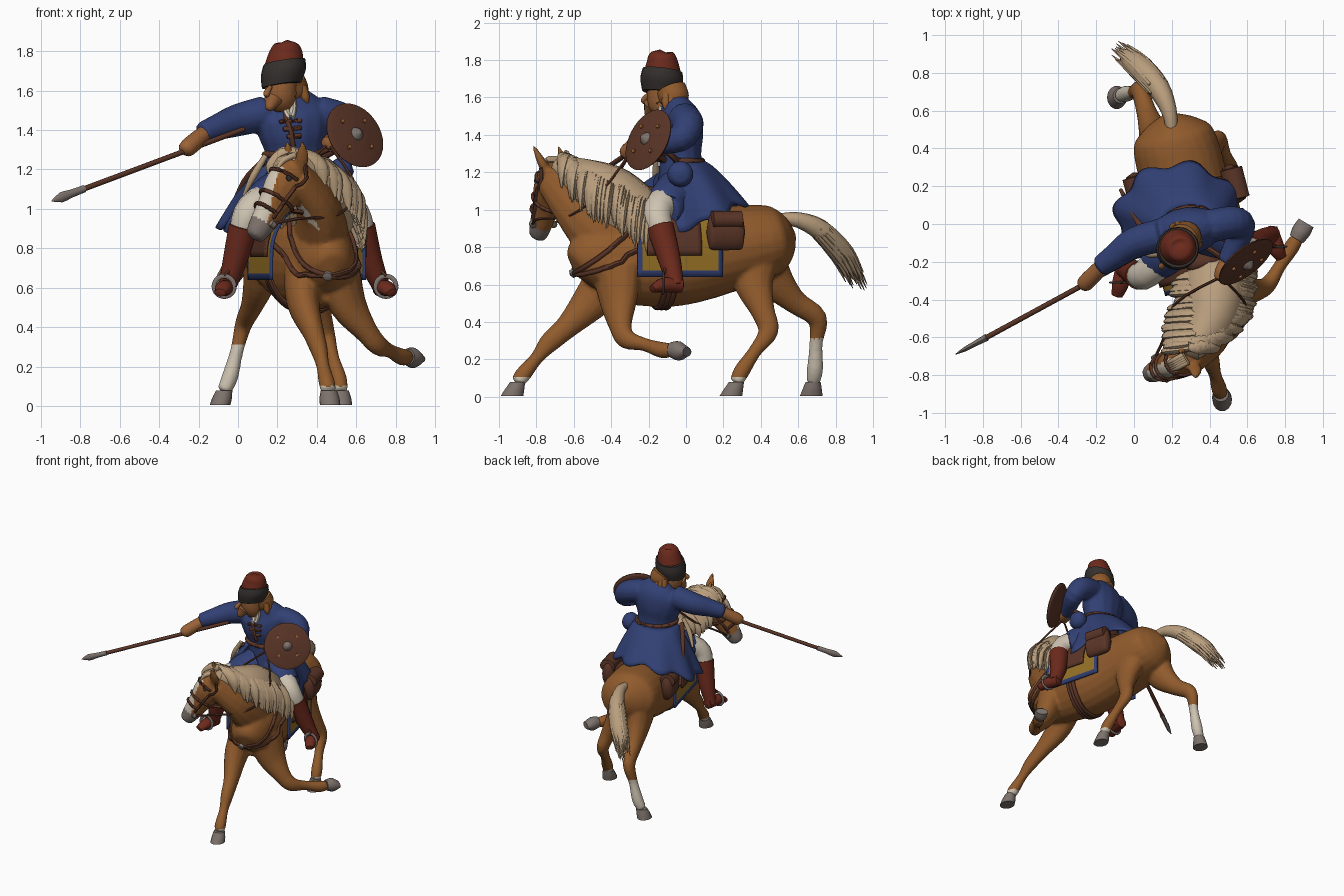
import bpy, bmesh, math, random
from mathutils import Vector as V
from mathutils.bvhtree import BVHTree

if "Cube" in bpy.data.objects:
    bpy.data.objects.remove(bpy.data.objects["Cube"])
random.seed(4)
PI = math.pi
LEFT, UP, FACING = (.97, .25, 0), (0, 0, 1), (.97, .2, 0)

def material(name, hexa):
    m = bpy.data.materials.new(name)
    m.diffuse_color = [(c / 255) ** 2.2 for c in bytes.fromhex(hexa)] + [1]
    m.use_nodes = True
    m.node_tree.nodes["Principled BSDF"].inputs["Base Color"].default_value = m.diffuse_color
    return m
M = {n: material(n, h) for n, h in dict(chestnut='8F5B30', cream='B79C7C', blue='354273', red='6C2E22', yellow='93702A',
     leather='5B382B', white='CDC2B0', grey='7C716B', black='383432', skin='99623A').items()}

def smooth_path(st, sub):                      # Catmull-Rom through stations of any dimension
    out, n = [], len(st)
    for i in range(n - 1):
        q4 = [st[min(max(i+k, 0), n-1)] for k in (-1, 0, 1, 2)]
        for k in range(sub):
            t = k / sub
            out.append([q + t/2*(r-p + t*(2*p-5*q+4*r-s + t*(3*q-p-3*r+s))) for p, q, r, s in zip(*q4)])
    return out + [list(st[-1])]

def loft(bm, st, r, side, seg, sub, normal, cap):  # stations: x, y, z, half width, half height
    st = [(*s, r) if len(s) == 3 else tuple(s) for s in st]
    st = smooth_path([s if len(s) == 5 else (*s, s[3]) for s in st], sub)
    P = [V(s[:3]) for s in st]; rings = []
    for i, s in enumerate(st):
        t = (V(normal) if normal else P[min(i+1, len(P)-1)] - P[max(i-1, 0)]).normalized()
        w = V(side) - t * t.dot(V(side))
        w = (w if w.length > .15 else t.orthogonal()).normalized(); h = t.cross(w)
        rings.append([bm.verts.new(P[i] + w*math.cos(a)*max(s[3], .001) + h*math.sin(a)*max(s[4], .001))
                      for a in (2*PI*k/seg for k in range(seg))])
    for a, b in zip(rings, rings[1:]):
        for k in range(seg): bm.faces.new((a[k], a[(k+1) % seg], b[(k+1) % seg], b[k]))
    for ring, p, q, s in ((rings[0], P[0], P[1], st[0]), (rings[-1], P[-1], P[-2], st[-1])):
        tip = bm.verts.new(p + (p - q).normalized() * min(s[3], s[4]) * cap)
        for k in range(seg): bm.faces.new((ring[k], ring[(k+1) % seg], tip))

def finish(name, bm, *mats):
    bmesh.ops.recalc_face_normals(bm, faces=bm.faces)
    me = bpy.data.meshes.new(name); bm.to_mesh(me); bm.free()
    for m in mats: me.materials.append(M[m])
    ob = bpy.data.objects.new(name, me); bpy.context.collection.objects.link(ob)
    return ob

def tube(name, mat, *paths, r=.01, side=(1, 0, 0), seg=14, sub=4, normal=None, cap=.4):
    bm = bmesh.new()
    for p in paths: loft(bm, p, r, side, seg, sub, normal, cap)
    return finish(name, bm, mat)

def fuse(name, objs, its, *mats):              # union several lofts into one organic skin
    bm = bmesh.new()
    for o in objs:
        bm.from_mesh(o.data); bpy.data.objects.remove(o)
    ob = finish(name, bm, *mats)
    ob.modifiers.new('r', 'REMESH').voxel_size = .011
    ob.modifiers.new('s', 'SMOOTH').iterations = its
    me = bpy.data.meshes.new_from_object(ob.evaluated_get(bpy.context.evaluated_depsgraph_get()))
    ob.modifiers.clear(); ob.data = me; me.materials.clear()
    for m in mats: me.materials.append(M[m])
    return ob, BVHTree.FromPolygons([v.co for v in me.vertices], [p.vertices for p in me.polygons])

def wrap(bvh, pts, off=.004):                  # lay a strap on a surface
    near = [bvh.find_nearest(V(p)) for p in smooth_path(pts, 5)]
    return [tuple(n[0] + n[1]*off) for n in near]

def circle(c, a, b, n=12, a0=0, a1=2*PI):      # points round c spanned by vectors a and b
    return [V(c) + V(a)*math.cos(t) + V(b)*math.sin(t) for t in (a0 + (a1-a0)*i/n for i in range(n+1))]

def L(u, s, z):                                # saddle frame: u back, s to the left
    return V((.325 - .25*u + .97*s, .97*u + .25*s, z))

# ---- horse body, neck and head
body = [(.58,.86,.07,.08), (.53,.85,.16,.15), (.43,.83,.225,.2), (.03,.755,.225,.255), (-.19,.75,.215,.27), (-.5,.71,.15,.2), (-.58,.67,.09,.11)]
neck = [(.42,-.33,.83,.15,.22), (.42,-.47,.95,.125,.2), (.39,-.58,1.05,.105,.16), (.29,-.71,1.17,.08,.105)]
HS, P0 = V((.5, -.85, 0)).normalized(), V((.29, -.7, 1.2))
HD = V((-.2, -.09, -.33)).normalized(); HF = HD.cross(HS).normalized()
head = [(-.02,.065,.08), (.1,.086,.112), (.22,.066,.088), (.36,.056,.064), (.41,.045,.05)]
parts = [tube('body', 'chestnut', [(*L(u, 0, z), w, h) for u, z, w, h in body], side=LEFT, seg=24),
         tube('neck', 'chestnut', neck, side=FACING),
         tube('head', 'chestnut', [(*(P0 + HD*t), w, h) for t, w, h in head], side=HS)]
for k in (1, -1):
    ear = P0 + HS*k*.05
    parts.append(tube('ear', 'chestnut', [(*ear, .03), (*(ear + HS*k*.02 + V((0, -.02, .07))), .034, .022), (*(ear + HS*k*.025 + V((0, -.05, .14))), .008)]))
# legs: shoulder or hip, elbow or stifle, forearm, knee or hock, fetlock, pastern
legs = dict(hind_right=[(.13,.38,.8), (.11,.46,.64), (.07,.58,.51), (.03,.7,.42), (-.04,.69,.15), (-.07,.68,.08)],
            hind_left=[(.31,.38,.8), (.36,.36,.62), (.42,.41,.46), (.45,.44,.35), (.51,.3,.14), (.52,.27,.08)],
            fore_right=[(.34,-.36,.7), (.33,-.49,.53), (.38,-.63,.38), (.41,-.73,.29), (.45,-.87,.12), (.46,-.9,.08)],
            fore_left=[(.5,-.37,.68), (.56,-.36,.51), (.65,-.35,.38), (.71,-.32,.31), (.83,-.13,.25), (.86,-.08,.25)])
girths = [(.11,.145), (.085,.11), (.056,.066), (.045,.055), (.034,.036), (.042,.044), (.037,.037)]
for n, j in legs.items():
    mid = tuple((V(j[3]) + V(j[4])) / 2)
    parts.append(tube(n, 'chestnut', [(*p, *g) for p, g in zip(j[:4] + [mid] + j[4:], girths)], side=(.83,-.55,0) if n == 'fore_left' else (1,0,0)))
    top = V(j[5]); d = top - V(j[4]); raised = top.z > .2
    end = top + d.normalized()*.1 + V((0, 0, -.01)) if raised else V((top.x + d.x*.7, top.y + d.y, .005))
    ends = (.045, .025) if raised else (.052, .062)
    tube(n + '_hoof', 'grey', [(*top, .041), (*top.lerp(end, .5), .05, .052), (*end, *ends)], normal=d if raised else (0, 0, -1), side=UP if raised and 0 else (.83, -.55, 0) if raised else (1, 0, 0), cap=0)
horse, HB = fuse('horse', parts, 5, 'chestnut', 'white', 'grey')
for p in horse.data.polygons:                  # blaze, muzzle and socks
    c, d = p.center, p.center - P0
    if c.y < -.66 and c.z > .8 and d.dot(HD) > .04 and p.normal.dot(HF) > .15 and abs(d.dot(HS)) < .042: p.material_index = 1
    if d.dot(HD) > .33 and c.z > .75: p.material_index = 2
    if (c.y > .55 and c.x < .1 and c.z < .31) or c.z < .1: p.material_index = 1
tube('horse_eyes', 'black', *[[P0 + HD*.08 + HF*.04 + HS*k*a for a in (.066, .08)] for k in (1, -1)], r=.016)

# ---- mane and tail with loose locks
crest = [(*(V(s[:3]) + V((0, .6, .8))*s[4] + V((0, 0, .045))),) for s in neck]
locks = [[(*(V(s[:3]) + V((.02, .3, .46))*s[4] + V((0, 0, .02))), s[3]*k, s[4]*.7*k) for s, k in zip(neck, (1.15, 1.3, 1.25, .8))]]
for x, y, z in smooth_path(crest, 12):
    for k in (1, 1, -1):
        w, j = random.uniform(.95, 1.2) * min(1, .55 + abs(y + .66)*3), random.uniform(-.02, .02)
        out = [(0, .02, .028), (.09, .035, .04), (.165, .12, .038), (.185, .24 if k > 0 else .17, .004)]
        locks.append([(x + k*a*w, y + j - a*.1, z - b*w, r, r*.6) for a, b, r in out])
for i in range(5):                             # forelock
    q = P0 + HF*.085 + HS*(i - 2)*.011
    locks.append([(*(q - HD*.05 - HF*.03), .016), (*(q + HD*.01 + HF*.01), .014), (*(q + HD*.08 + HF*.012), .003)])
tube('mane', 'cream', *locks, side=(.93, .2, -.3), seg=10, sub=3)
dock = [(.2,.5,.95,.03), (.185,.6,.945,.042), (.13,.72,.89,.06), (.03,.83,.77,.068), (-.03,.88,.69,.05), (-.06,.91,.63,.015)]
tails = [dock]
for i in range(34):
    o = V([random.gauss(0, 1) for _ in range(3)]).normalized() * .055
    a, b, c = [V(s[:3]) + o for s in dock[2:5]]
    tails.append([(*a, .01), (*b, .014), (*(c + V((-.04, .03, -.07))*random.uniform(.4, 1.2)), .002)])
tube('tail', 'cream', *tails, side=(.8, .6, 0), seg=8, sub=3)

# ---- saddle cloth, flaps, girth
def shell(name, u0, u1, ang, sw, sh, mats):
    bm = bmesh.new(); na = 32
    us = [u0] + [u0+.025 + (u1-u0-.05)*i/8 for i in range(9)] + [u1]
    def pt(u, a): return bm.verts.new(L(u, math.copysign(sw*math.sin(min(abs(a), PI/2)), a), .765 + sh*math.cos(a)))
    g = [[pt(u, ang*(2*j/na-1)) for j in range(na+1)] for u in us]
    for i in range(len(us)-1):
        for j in range(na):
            f = bm.faces.new((g[i][j], g[i+1][j], g[i+1][j+1], g[i][j+1]))
            if i in (0, len(us)-2) or j in (0, na-1): f.material_index = len(mats) - 1
    m = finish(name, bm, *mats).modifiers.new('thick', 'SOLIDIFY'); m.thickness = .014; m.offset = 0
shell('saddle_cloth', -.33, .14, 2.03, .243, .28, ('yellow', 'blue'))
shell('saddle_flaps', -.28, .02, 1.6, .26, .3, ('leather',))
tube('girth', 'leather', *[wrap(HB, circle(L(u, 0, .75), V(LEFT)*.25, (0, 0, .3))) for u in (-.16, -.135, -.11)], r=.016, seg=8, sub=1)
seat = [(-.26,1.09,.04,.04), (-.22,1.07,.1,.06), (-.1,1.06,.14,.05), (.06,1.08,.16,.06), (.13,1.1,.1,.05)]
tube('saddle_seat', 'leather', [(*L(u, 0, z), w, h) for u, z, w, h in seat], side=LEFT)
for k, n, u in ((1, 'left', .155), (-1, 'right', .24)):      # saddle bags with lids
    tube(n + '_bag', 'leather', [(*L(u + d*.09, k*.25, .88), .055 - .013*d*d, .108 - .02*d*d) for d in (-1, -.7, .7, 1)], side=LEFT)
    tube(n + '_bag_lid', 'leather', [(*L(u + d, k*.255, .945), .06, .05) for d in (-.08, .08)], side=LEFT, cap=.2)
tube('bag_strap', 'leather', wrap(HB, circle(L(.19, 0, .8), V(LEFT)*.24, (0, 0, .25), a1=PI)), r=.02)

# ---- breast straps, bridle and reins
chest = (.45, -.64, .64)
straps = []
for k in (1, -1):
    straps += [[L(-.26, k*.2, 1.04), L(-.4, k*.22, .88), L(-.53, k*.16, .74), chest], [L(-.2, k*.25, .84), L(-.38, k*.22, .76), L(-.53, k*.16, .67), chest]]
tube('breast_straps', 'leather', *[wrap(HB, p) for p in straps], r=.014, seg=8, sub=1)
spot = HB.find_nearest(V(chest))
tube('breast_ring', 'grey', [spot[0] + spot[1]*d for d in (0, .02)], r=.024)
def head_ring(t, a1): return circle(P0 + HD*t, HS*.12, HF*.14, a1=a1)
cheek = [[P0 + HD*t + HS*k*.12 - HF*.01 for t in (-.02, .1, .2, .3)] for k in (1, -1)]
tube('bridle', 'leather', *[wrap(HB, p) for p in (head_ring(.2, 2*PI), head_ring(.27, PI), head_ring(.06, PI), *cheek)], seg=8, sub=1)
bits = [P0 + HD*.32 + HS*k*.064 - HF*.02 for k in (1, -1)]
tube('bit_rings', 'grey', *[[b - HF*.012, b + HF*.012] for b in bits], r=.018, sub=1)
grip = (.46, -.28, 1.33)
tube('reins', 'leather', [bits[0], (.3,-.79,.95), (.5,-.62,.97), (.6,-.45,1.1), grip], [bits[1], (.16,-.6,1), (.22,-.42,1.12), grip], r=.008, seg=6)

# ---- rider coat
torso = [(.31,-.02,1.05,.17,.14), (.29,-.03,1.26,.148,.112), (.28,-.04,1.38,.18,.13), (.27,-.04,1.48,.2,.12), (.26,-.06,1.55,.13,.085), (.25,-.08,1.585,.07,.065)]
right = [(.14,-.06,1.485,.09), (0,-.1,1.45,.083), (-.1,-.17,1.415,.068), (-.18,-.225,1.385,.056)]
left = [(.41,-.01,1.485,.09), (.53,.01,1.45,.085), (.57,-.03,1.38,.072), (.49,-.2,1.34,.05)]
coat, CB = fuse('coat', [tube('torso', 'blue', torso, side=FACING), tube('sleeves', 'blue', right, left, side=UP)], 4, 'blue')
tube('belt', 'leather', wrap(CB, circle((.29, -.03, 1.265), (.2, 0, 0), (0, .17, 0))), r=.017, seg=8, sub=1)
tube('coat_trim', 'leather', wrap(CB, [(.225,-.25,1.54), (.3,-.25,1.29)], 0), *[wrap(CB, [(.2+i*.02,-.26,1.46-i*.055), (.34,-.26,1.47-i*.055)], 0) for i in range(3)], r=.012, seg=8, sub=1)
tube('shirt', 'white', wrap(CB, [(.21,-.2,1.57), (.27,-.24,1.5), (.29,-.2,1.57)], 0), r=.018, seg=8, sub=1)
# flared coat skirt with folds, open at the front
bm = bmesh.new(); g = []
for i in range(73):
    th = math.radians(-138 + 250*i/72); s, c, w = math.sin(th), math.cos(th), math.sin(8*th); g.append([])
    for t in (j/10 for j in range(11)):
        e = t**.75; f = 1 + .07*t*w
        g[-1].append(bm.verts.new((.29-.05*t + (.15+.18*e)*s*f, -.02+.05*t + (.115+.17*e)*c*f, 1.255 - t*(.36-.14*max(0, c)) - .015*t*t*w)))
for a, b in zip(g, g[1:]):
    for j in range(10): bm.faces.new((a[j], b[j], b[j+1], a[j+1]))
m = finish('coat_skirt', bm, 'blue').modifiers.new('thick', 'SOLIDIFY'); m.thickness = .016; m.offset = 0

# ---- legs, boots and stirrups: hip, knee, calf, shin, ankle, toe
hips = dict(left=((.4,-.05,1.08), (.57,-.15,1), (.63,-.13,.88), (.67,-.09,.74), (.72,-.06,.62), (.78,-.18,.575)),
            right=((.22,-.1,1.08), (.07,-.26,1), (.02,-.27,.88), (-.015,-.25,.74), (-.05,-.24,.62), (-.09,-.38,.575)))
for n, joints in hips.items():
    h, k, c, s, a, t = map(V, joints)
    tube(n + '_trouser', 'white', [(*h, .1), (*k, .08), (*c, .066), (*c.lerp(s, .4), .05)], side=(.3, 1, 0))
    drop = V((0, .02, -.02))                   # coat front lying over the thigh
    tube(n + '_coat_front', 'blue', [(*h.lerp(k, -.1), .13), (*(h.lerp(k, .45)), .112), (*(h.lerp(k, .72) + drop), .1), (*(h.lerp(k, .82) + drop), .085)], side=(.3, 1, 0), cap=.1)
    tube(n + '_boot', 'red', [(*c.lerp(s, -.2), .075), (*s, .062), (*a, .047), (*a.lerp(s, -.25), .045)],
         [(*(a + V((0, .035, -.025))), .04), (*a.lerp(t, .5), .045, .04), (*t, .03, .02)])
    ring = circle(a.lerp(t, .5) + V((0, 0, .01)), (.052, 0, 0), (0, 0, .052))
    tube(n + '_stirrup', 'grey', [(*p, .006, .012) for p in ring], side=(0, 1, 0), seg=8, sub=2)
    tube(n + '_stirrup_leather', 'leather', [ring[3], s.lerp(L(-.12, .25 if n == 'left' else -.25, .8), .3)], r=.01, seg=6)

# ---- hands and head
tube('hands', 'skin', [(-.165,-.22,1.385,.042), (-.255,-.31,1.31,.045), (-.275,-.33,1.29,.025)], [(.5,-.18,1.34,.038), (.47,-.25,1.34,.042), (.45,-.29,1.335,.03)], side=UP)
tube('face', 'skin', [(.25,-.08,1.55,.06), (.22,-.12,1.57,.08,.085), (.225,-.12,1.68,.08,.09)], [(.18,-.18,1.56,.05), (.155,-.205,1.505,.018)],
     [(.165,-.2,1.62,.01), (.145,-.225,1.585,.017), (.15,-.215,1.575,.01)], side=(.85, -.5, 0))
strands = [[(.255+r*math.cos(a), -.09+r*math.sin(a), z, w) for r, z, w in ((.07,1.62,.025), (.088,1.565,.022), (.1,1.535,.004))] for a in (i*.33-.2 for i in range(8))]
tube('hair', 'chestnut', [(.26,-.08,1.64,.085), (.28,-.06,1.59,.08), (.285,-.05,1.555,.05)], *strands)
tube('hat_band', 'black', [(.22,-.135,1.625,.1), (.23,-.13,1.69,.115), (.235,-.125,1.745,.107)], normal=(-.15, .12, 1), seg=20, cap=0)
tube('hat_crown', 'red', [(.235,-.125,1.72,.1), (.245,-.13,1.79,.085), (.25,-.14,1.83,.065), (.25,-.14,1.845,.03)], seg=16)

# ---- spear and round shield
tip, butt = V((-.945, -.69, 1.04)), V((.03, -.16, 1.405))
tube('spear_shaft', 'leather', [tip.lerp(butt, .14), butt], r=.014, seg=10)
tube('spear_head', 'grey', [(*tip.lerp(butt, d), w, h) for d, w, h in ((0,.002,.002), (.05,.026,.012), (.1,.021,.014), (.17,.019,.019))], side=UP, seg=8, sub=2)
sc, sn = V((.595, -.205, 1.375)), V((.57, -.72, .38)).normalized()
def disc(*st): return [(*(sc + sn*d), r) for d, r in st]
tube('shield', 'leather', disc((-.02,.16), (-.012,.168), (0,.166), (.016,.05)), seg=36, normal=sn, cap=0)
tube('shield_boss', 'grey', disc((.01,.038), (.025,.03), (.042,.012)), normal=sn)
e1 = sn.cross(V(UP)).normalized()
tube('shield_studs', 'skin', *[[p, p + sn*.014] for p in circle(sc + sn*.006, e1*.1, sn.cross(e1)*.1, 4, .8, .8 + 2*PI)[:4]], r=.011, sub=1)

# ---- hip gear
tube('canteen', 'blue', [(.525 - .055*math.cos(a), -.03, 1.19, .02 + .05*math.sin(a)) for a in (i*PI/6 for i in range(7))], side=UP)
tube('dagger_sheath', 'cream', [(.14,-.16,1.27,.014), (.08,-.16,1.17,.018), (.03,-.13,1.07,.008)])
tube('sabre_scabbard', 'leather', [(.13,-.13,1.24,.018), (.03,0,1.13,.018), (-.07,.18,.9,.01)])

# smooth shading with sharp creases kept
for o in bpy.context.scene.objects: o.select_set(True)
bpy.context.view_layer.objects.active = horse
bpy.ops.object.shade_smooth_by_angle(angle=math.radians(45))
